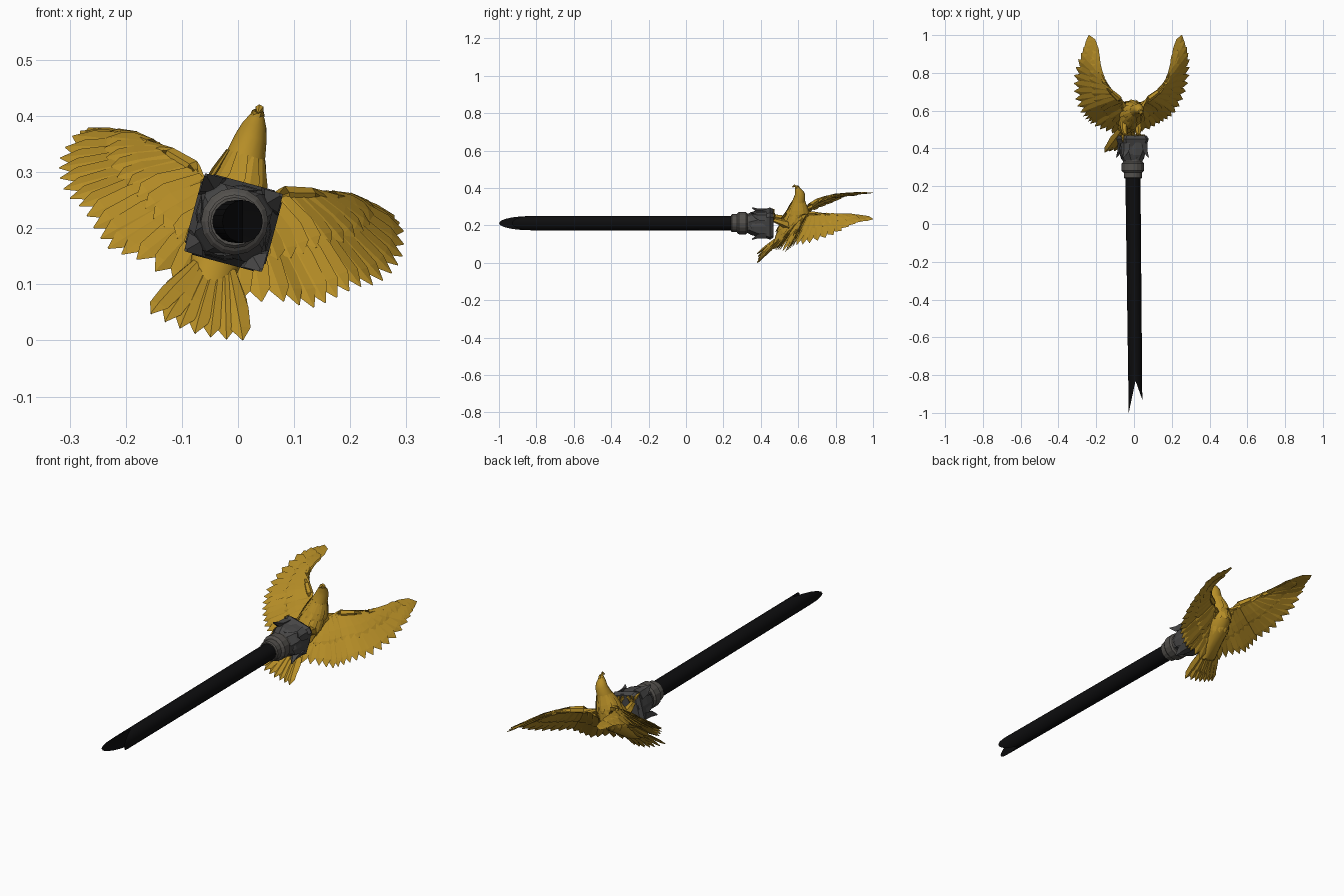
import bpy
import bmesh
from math import sin, cos, pi, radians
from mathutils import Vector, Matrix

default_cube = bpy.data.objects.get("Cube")
if default_cube:
    bpy.data.objects.remove(default_cube, do_unlink=True)


def make_material(name, color):
    material = bpy.data.materials.new(name)
    material.use_nodes = True
    material.diffuse_color = (*color, 1)
    shader = next(n for n in material.node_tree.nodes if n.type == "BSDF_PRINCIPLED")
    shader.inputs["Base Color"].default_value = (*color, 1)
    shader.inputs["Roughness"].default_value = 0.7
    return material


gold = make_material("gold", (0.47, 0.27, 0.02))
stone = make_material("dark grey stone", (0.065, 0.064, 0.064))
collar_grey = make_material("warm grey", (0.085, 0.079, 0.072))
black = make_material("black wood", (0.004, 0.004, 0.0045))

# The bird leans sideways about the staff axis
BIRD = Matrix.Translation((-0.02, 0, 0.21)) @ Matrix.Rotation(radians(16), 4, "Y")


def finish(bm, name, material, transform=None, smooth=False):
    bmesh.ops.recalc_face_normals(bm, faces=bm.faces)
    mesh = bpy.data.meshes.new(name)
    bm.to_mesh(mesh)
    bm.free()
    if transform:
        mesh.transform(transform)
    mesh.materials.append(material)
    if smooth:
        mesh.shade_smooth()
        mesh.set_sharp_from_angle(angle=radians(35))
    obj = bpy.data.objects.new(name, mesh)
    bpy.context.scene.collection.objects.link(obj)
    return obj


def loft(bm, rings):
    """Bridge a list of equal rings and close both ends."""
    loops = [[bm.verts.new(p) for p in ring] for ring in rings]
    count = len(loops[0])
    for a, b in zip(loops, loops[1:]):
        for i in range(count):
            j = (i + 1) % count
            bm.faces.new((a[i], a[j], b[j], b[i]))
    bm.faces.new(loops[0][::-1])
    bm.faces.new(loops[-1])


def ellipse(center, a, b, count, phase=0):
    angles = [phase + 2 * pi * i / count for i in range(count)]
    return [Vector(center) + a * cos(t) + b * sin(t) for t in angles]


def sample(points, t):
    f = min(max(t, 0), 0.9999) * (len(points) - 1)
    i = int(f)
    return Vector(points[i]).lerp(Vector(points[i + 1]), f - i)


def feather(bm, root, tip, across, half, thick=0.004, lift=0.0):
    """Pointed blade with a raised spine, tilted so neighbours overlap."""
    axis = (tip - root).normalized()
    side = (across - axis * across.dot(axis)).normalized()
    normal = axis.cross(side)
    side = (side + normal * 0.2).normalized()
    normal = axis.cross(side)
    rings = []
    for s, width in ((0, 0.5), (0.55, 1), (0.84, 0.85), (1, 0.06)):
        center = root.lerp(tip, s) + normal * lift
        rings.append(ellipse(center, side * half * width, normal * thick * max(width, 0.3), 4))
    loft(bm, rings)


def tube(bm, points, radii, count=6):
    rings = []
    for i, p in enumerate(points):
        ahead = Vector(points[min(i + 1, len(points) - 1)])
        axis = (ahead - Vector(points[max(i - 1, 0)])).normalized()
        a = axis.orthogonal().normalized()
        rings.append(ellipse(p, a * radii[i], axis.cross(a) * radii[i], count))
    loft(bm, rings)


X, Y, Z = Vector((1, 0, 0)), Vector((0, 1, 0)), Vector((0, 0, 1))

# Staff shaft, with a two-pronged broken end
bm = bmesh.new()
SIDES = 20
near = ellipse((-0.006, 0.26, 0.212), X * 0.04, Z * 0.038, SIDES)
far = ellipse((0.008, -0.83, 0.212), X * 0.036, Z * 0.038, SIDES)
for i, p in enumerate(far):
    c = cos(2 * pi * i / SIDES)
    p.y -= 0.17 * -c if c < 0 else 0.1 * c
outer = [bm.verts.new(p) for p in far]
base = [bm.verts.new(p) for p in near]
core = bm.verts.new((0.008, -0.82, 0.212))
for i in range(SIDES):
    j = (i + 1) % SIDES
    bm.faces.new((base[i], base[j], outer[j], outer[i]))
    bm.faces.new((outer[i], outer[j], core))
bm.faces.new(base)
finish(bm, "broken_shaft", black, smooth=True)

# Stepped collar
bm = bmesh.new()
profile = ((0.24, 0.043), (0.245, 0.048), (0.272, 0.048), (0.275, 0.053), (0.283, 0.06),
           (0.32, 0.06), (0.328, 0.052), (0.36, 0.05))
loft(bm, [ellipse((-0.006, y, 0.212), X * r, Z * r, 16) for y, r in profile])
finish(bm, "collar", collar_grey)

# Square flared crown with chamfered corners
CENTER = Vector((-0.008, 0, 0.21))
TURN = radians(30)


def crown_ring(y, r, chamfer=0.14):
    ring = []
    for k in range(4):
        for d in (-chamfer, chamfer):
            t = TURN + k * pi / 2 + d
            ring.append(CENTER + Vector((r * cos(t), y, r * sin(t))))
    return ring


bm = bmesh.new()
loft(bm, [crown_ring(0.335, 0.055, 0.4), crown_ring(0.37, 0.07, 0.3), crown_ring(0.41, 0.078),
          crown_ring(0.45, 0.093), crown_ring(0.468, 0.08)])
finish(bm, "crown_block", stone)

# Backswept corner prongs and a pointed plate on each crown face
bm = bmesh.new()
for k in range(4):
    t = TURN + k * pi / 2
    out = Vector((cos(t), 0, sin(t)))
    around = Vector((-sin(t), 0, cos(t)))
    loft(bm, [ellipse(CENTER + out * r + Y * y, out * a, around * b, 4)
              for r, y, a, b in ((0.075, 0.43, 0.016, 0.03), (0.078, 0.385, 0.014, 0.024),
                                 (0.098, 0.352, 0.003, 0.004))])
    t += pi / 4
    out = Vector((cos(t), 0, sin(t)))
    around = Vector((-sin(t), 0, cos(t)))
    feather(bm, CENTER + out * 0.064 + Y * 0.465, CENTER + out * 0.06 + Y * 0.345, around, 0.036, 0.008)
finish(bm, "crown_prongs", stone)

# Bird body from tail root to head: y, height, half depth, half width
body = ((0.47, -0.13, 0.015, 0.038), (0.505, -0.095, 0.034, 0.04), (0.545, -0.05, 0.062, 0.05),
        (0.575, 0, 0.075, 0.056), (0.594, 0.05, 0.06, 0.052), (0.598, 0.09, 0.045, 0.043),
        (0.602, 0.125, 0.034, 0.035), (0.61, 0.16, 0.028, 0.028), (0.605, 0.18, 0.023, 0.022),
        (0.596, 0.198, 0.013, 0.013))
bm = bmesh.new()
loft(bm, [ellipse((0, y, w), X * b, Y * a, 14) for y, w, a, b in body])
finish(bm, "bird_body", gold, BIRD, smooth=True)

# Hooked beak
bm = bmesh.new()
tube(bm, ((0, 0.602, 0.185), (0, 0.592, 0.204), (0, 0.58, 0.211), (0, 0.568, 0.203)),
     (0.014, 0.012, 0.008, 0.002))
finish(bm, "beak", gold, BIRD)

# Rows of pointed neck and breast feathers
bm = bmesh.new()
for row, (low, high) in enumerate(((4, 6), (3, 5), (2, 4))):
    for i in range(11):
        t = 2 * pi * (i + row / 2) / 11
        ends = []
        for index, grow in ((high, 0.97), (low, 1.08)):
            y, w, a, b = body[index]
            ends.append(Vector((b * grow * cos(t), y + a * grow * sin(t), w)))
        feather(bm, ends[0], ends[1], Vector((-sin(t), cos(t), 0)), 0.018, 0.004)
finish(bm, "body_feathers", gold, BIRD)

# Wings: feather roots on the leading edge, tips around the outer edge
roots = ((0.205, 0.82, 0.1), (0.17, 0.75, 0.095), (0.13, 0.7, 0.088),
         (0.085, 0.665, 0.075), (0.045, 0.63, 0.05), (0.03, 0.58, 0))
tips = ((0.256, 1.0, 0.098), (0.282, 0.94, 0.095), (0.305, 0.88, 0.077), (0.318, 0.8, 0.034),
        (0.312, 0.72, 0.001), (0.29, 0.64, -0.031), (0.253, 0.58, -0.047), (0.22, 0.55, -0.079),
        (0.187, 0.53, -0.105), (0.133, 0.5, -0.107), (0.06, 0.48, -0.13))
FLIGHT, COVERT = 20, 15
for side, label in ((1, "left"), (-1, "right")):
    flip = Matrix.Diagonal((side, 1, 1, 1))
    # Long flight feathers
    bm = bmesh.new()
    for i in range(FLIGHT):
        t = i / (FLIGHT - 1)
        across = sample(tips, t + 0.04) - sample(tips, t - 0.04)
        feather(bm, sample(roots, t), sample(tips, t), across, 0.031 - 0.008 * t)
    finish(bm, label + "_flight_feathers", gold, BIRD @ flip)
    # Short covering feathers on both faces of the wing
    bm = bmesh.new()
    for i in range(COVERT):
        t = i / (COVERT - 1)
        across = sample(tips, t + 0.05) - sample(tips, t - 0.05)
        root = sample(roots, t)
        for lift in (-0.006, 0.006):
            feather(bm, root, root.lerp(sample(tips, t), 0.55), across, 0.026, 0.004, lift)
    finish(bm, label + "_wing_coverts", gold, BIRD @ flip)
    # Leading edge bone
    bm = bmesh.new()
    tube(bm, (*roots[::-1], tips[0]), (0.02, 0.02, 0.017, 0.014, 0.012, 0.009, 0.001))
    finish(bm, label + "_wing_edge", gold, BIRD @ flip)
    # Leg with gripping claws
    bm = bmesh.new()
    tube(bm, ((0.03, 0.55, 0.0), (0.04, 0.505, 0.02), (0.035, 0.47, 0.03)), (0.028, 0.018, 0.012))
    for spread in (-0.022, 0, 0.022):
        tube(bm, ((0.035, 0.475, 0.03), (0.036 + spread, 0.468, 0.058), (0.037 + spread, 0.435, 0.066)),
             (0.01, 0.009, 0.002), 5)
    finish(bm, label + "_talon", gold, BIRD @ flip)

# Fanned tail, an upper layer over a lower layer
bm = bmesh.new()
for count, reach, shift in ((7, 1.0, 0), (6, 0.8, 0.014)):
    for i in range(count):
        f = 2 * i / (count - 1) - 1
        root = Vector((0.028 * f, 0.495 + shift, -0.08))
        tip = Vector((0.085 * f, 0.385 + 0.01 * abs(f) - 0.015 * f * f, -0.205 + 0.012 * f * f))
        feather(bm, root, root.lerp(tip, reach), X, 0.021, 0.007)
finish(bm, "tail_feathers", gold, BIRD)
